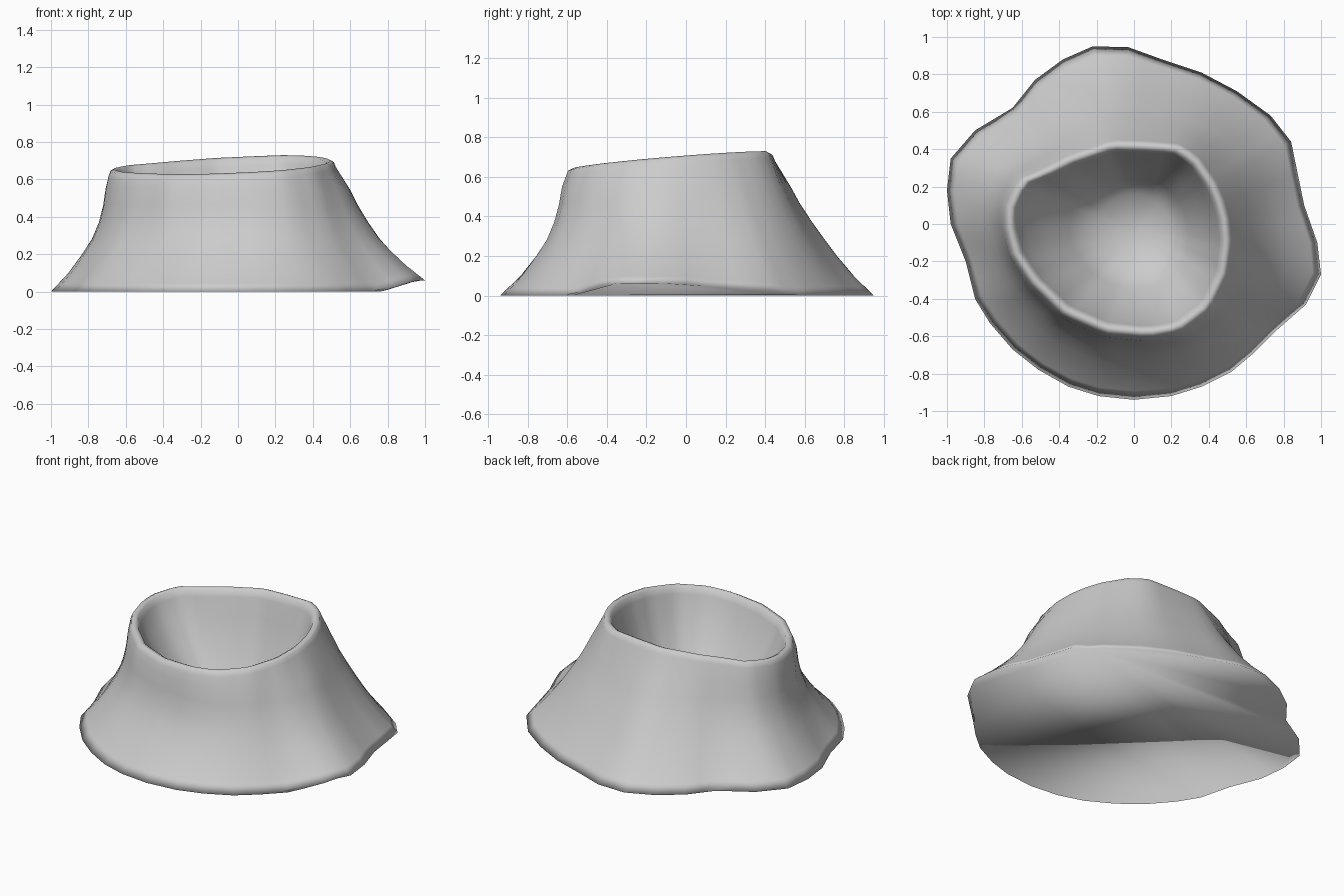
import bpy, bmesh, math
from mathutils import Vector

if "Cube" in bpy.data.objects:
    bpy.data.objects.remove(bpy.data.objects["Cube"])

CX, CY = -0.06, -0.06   # shared axis of the rings

# Irregular outlines seen from the top
BASE = [(1, -.27), (.98, -.1), (.91, .1), (.84, .44), (.73, .58), (.55, .71), (.36, .81),
        (.15, .88), (-.03, .945), (-.22, .95), (-.38, .88), (-.53, .77), (-.65, .62),
        (-.85, .5), (-.98, .35), (-1, .18), (-.98, 0), (-.9, -.2), (-.85, -.4), (-.77, -.53),
        (-.65, -.67), (-.51, -.78), (-.35, -.87), (-.19, -.92), (0, -.94), (.2, -.92),
        (.36, -.87), (.52, -.79), (.64, -.69), (.76, -.57), (.92, -.43)]
RIM = [(.525, -.1), (.505, .08), (.44, .23), (.34, .37), (.24, .43), (.05, .445), (-.12, .45),
       (-.35, .37), (-.5, .29), (-.62, .24), (-.685, .1), (-.695, 0), (-.655, -.17),
       (-.555, -.32), (-.38, -.49), (-.15, -.59), (.08, -.61), (.25, -.58), (.41, -.46), (.5, -.28)]


def radius(outline, a):
    """Distance from the axis to the outline along angle a."""
    d = Vector((math.cos(a), math.sin(a)))
    for i, p in enumerate(outline):
        p = Vector(p) - Vector((CX, CY))
        q = Vector(outline[(i + 1) % len(outline)]) - Vector((CX, CY))
        e = q - p
        den = d.x * e.y - d.y * e.x
        if abs(den) < 1e-9:
            continue
        r = (p.x * e.y - p.y * e.x) / den
        s = (p.x * d.y - p.y * d.x) / den
        if r > 0 and -1e-6 <= s <= 1 + 1e-6:
            return r
    return 0.5


def clamp(v):
    return max(0.0, min(1.0, v))


# Angles: every base corner plus the midpoints between them
pts = []
for i, p in enumerate(BASE):
    q = BASE[(i + 1) % len(BASE)]
    pts += [p, ((p[0] + q[0]) / 2, (p[1] + q[1]) / 2)]
angles = [math.atan2(y - CY, x - CX) for x, y in pts]

# Outer slope: height, inward fraction at front/left (concave), at back/right (straighter)
SLOPE = [(0, 0, 0), (.045, .14, .09), (.10, .31, .2), (.2, .55, .37), (.28, .72, .49),
         (.37, .84, .62), (.46, .91, .74), (.55, .95, .84)]
# Lip: inward offset and height relative to the crest
LIP = [(0, -.035), (.01, -.01), (.03, 0), (.05, -.01), (.065, -.05)]
# Crater wall: fraction inward to the floor, fraction down
CRATER = [(.12, .2), (.35, .46), (.65, .74), (1, 1)]
FLOOR_R, FLOOR_Z, FLOOR_C = .2, .08, (0, -.04)

bm = bmesh.new()
rings = []


def add_ring(fn):
    """One closed loop of vertices; fn gives the position at an angle."""
    rings.append([bm.verts.new(fn(a)) for a in angles])


def polar(a, r, z, c=(CX, CY)):
    return Vector((c[0] + r * math.cos(a), c[1] + r * math.sin(a), z))


def crest(a):
    r = radius(RIM, a)
    x, y, _ = polar(a, r, 0)
    return r, .684 + .045 * x + .08 * y


# Outer slope rings, with the base lifted a little on the right
for h, t_left, t_right in SLOPE:
    def slope(a):
        w = clamp(.5 + .75 * math.cos(a - math.pi / 4))
        t = t_left + (t_right - t_left) * w
        rb = radius(BASE, a)
        lift = .06 * clamp((polar(a, rb, 0).x - .77) / .18)
        return polar(a, rb + (radius(RIM, a) - rb) * t, h + lift * max(0, 1 - h / .3))
    add_ring(slope)

# Rounded lip rings
for off, dz in LIP:
    add_ring(lambda a: polar(a, crest(a)[0] - off, crest(a)[1] + dz))

# Crater wall rings, closing in to a small round floor
for f, g in CRATER:
    def wall(a):
        r, z = crest(a)
        top = polar(a, r - .065, z - .05)
        end = polar(a, FLOOR_R, FLOOR_Z, FLOOR_C)
        p = top.lerp(end, f)
        p.z = top.z + (end.z - top.z) * g
        return p
    add_ring(wall)

# Skin the rings
n = len(angles)
for lo, hi in zip(rings, rings[1:]):
    for i in range(n):
        j = (i + 1) % n
        bm.faces.new((lo[i], lo[j], hi[j], hi[i]))
# Crater floor and underside
mid = bm.verts.new((*FLOOR_C, FLOOR_Z - .01))
for i in range(n):
    bm.faces.new((rings[-1][i], rings[-1][(i + 1) % n], mid))
bm.faces.new(rings[0])
bmesh.ops.recalc_face_normals(bm, faces=bm.faces)
for face in bm.faces:
    face.smooth = True

mesh = bpy.data.meshes.new("crater_mound")
bm.to_mesh(mesh)
bm.free()
obj = bpy.data.objects.new("crater_mound", mesh)
bpy.context.collection.objects.link(obj)
